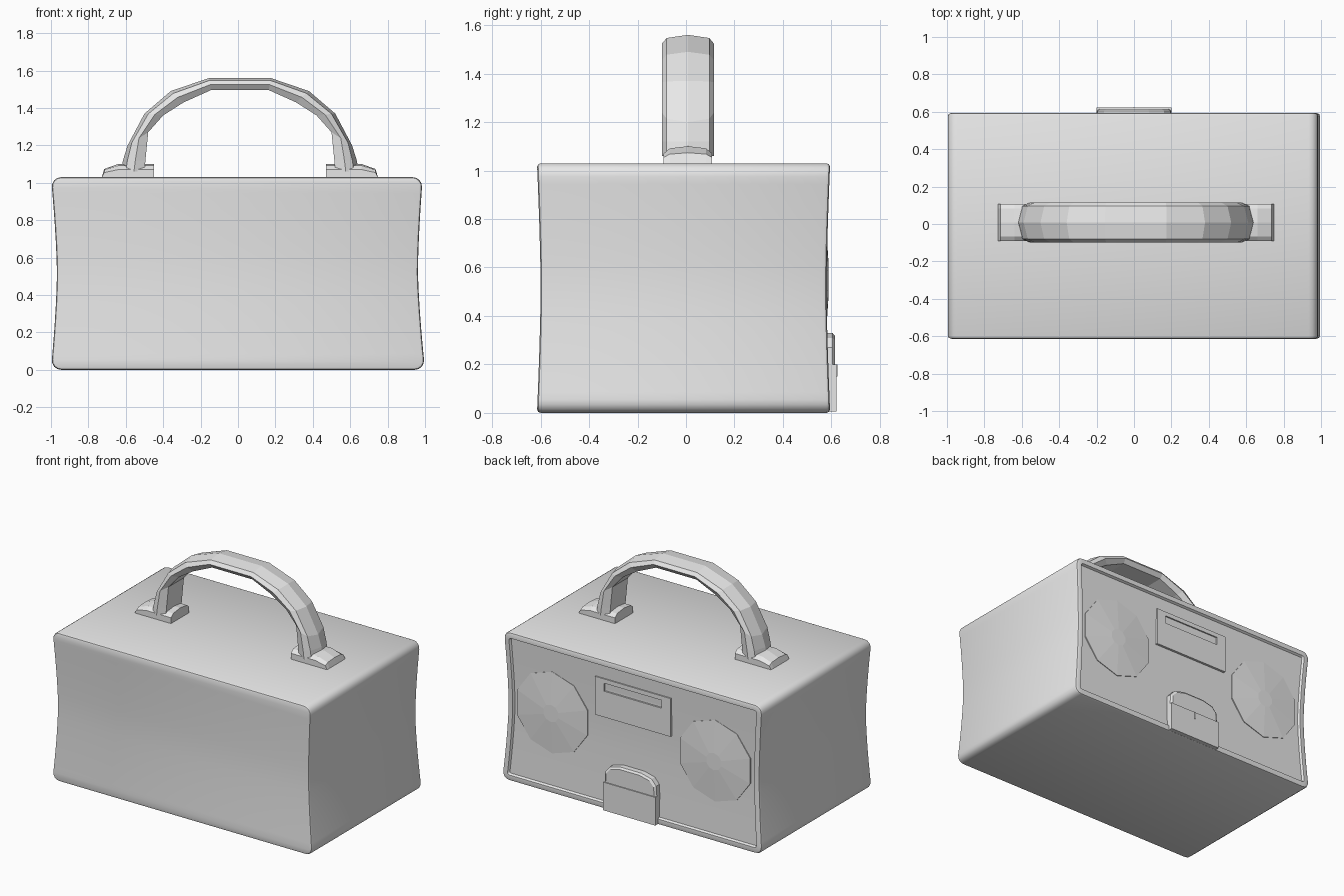
import bpy, bmesh, math
from mathutils import Vector

cube = bpy.data.objects.get("Cube")
if cube:
    bpy.data.objects.remove(cube, do_unlink=True)

grey = bpy.data.materials.new("light_grey")
grey.use_nodes = True
colour = (0.8, 0.8, 0.8, 1)
grey.diffuse_color = colour
grey.node_tree.nodes["Principled BSDF"].inputs["Base Color"].default_value = colour


def finish(name, bm, smooth=False):
    bmesh.ops.recalc_face_normals(bm, faces=bm.faces)
    mesh = bpy.data.meshes.new(name)
    bm.to_mesh(mesh)
    bm.free()
    mesh.materials.append(grey)
    obj = bpy.data.objects.new(name, mesh)
    bpy.context.collection.objects.link(obj)
    if smooth:
        bpy.ops.object.select_all(action='DESELECT')
        obj.select_set(True)
        bpy.context.view_layer.objects.active = obj
        bpy.ops.object.shade_smooth_by_angle(angle=math.radians(35))
    return obj


def loft(name, rings):
    """Skin a series of equal-length closed rings and cap both ends."""
    bm = bmesh.new()
    rows = [[bm.verts.new(p) for p in ring] for ring in rings]
    n = len(rows[0])
    for a, b in zip(rows, rows[1:]):
        for i in range(n):
            j = (i + 1) % n
            bm.faces.new((a[i], a[j], b[j], b[i]))
    bm.faces.new(rows[0])
    bm.faces.new(rows[-1])
    return finish(name, bm)


def at_y(points, y):
    return [(x, y, z) for x, z in points]


def rect(half, z0, z1):
    return [(-half, z0), (half, z0), (half, z1), (-half, z1)]


def disc(cx, cz, r, n=10):
    turns = [math.tau * (i + 0.5) / n for i in range(n)]
    return [(cx + r * math.cos(t), cz + r * math.sin(t)) for t in turns]


# Body: rounded block with a framed, recessed panel and pinched walls
W, H, FRONT, BACK = 1.0, 1.03, -0.615, 0.595
bm = bmesh.new()
bmesh.ops.create_cube(bm, size=1)
for v in bm.verts:
    v.co = Vector((v.co.x * 2 * W, v.co.y * (BACK - FRONT) + (BACK + FRONT) / 2,
                   (v.co.z + 0.5) * H))
long_edges = [e for e in bm.edges if abs((e.verts[0].co - e.verts[1].co).y) > 0.5]
bmesh.ops.bevel(bm, geom=long_edges, offset=0.055, segments=4, profile=0.5, affect='EDGES')
rims = [e for e in bm.edges if abs((e.verts[0].co - e.verts[1].co).y) < 0.01]
bmesh.ops.bevel(bm, geom=rims, offset=0.015, segments=2, profile=0.5, affect='EDGES')
panel = max(bm.faces, key=lambda f: f.normal.y * f.calc_area())
bmesh.ops.inset_individual(bm, faces=[panel], thickness=0.025)
bmesh.ops.inset_individual(bm, faces=[panel], thickness=0.008, depth=-0.015)
for k in range(1, 12):
    bmesh.ops.bisect_plane(bm, geom=bm.verts[:] + bm.edges[:] + bm.faces[:],
                           plane_co=(0, 0, H * k / 12), plane_no=(0, 0, 1))
for v in bm.verts:
    t = abs(v.co.z / H * 2 - 1)
    pinch = (1 - t ** 1.5)
    v.co.x *= 1 - 0.032 * pinch
    if v.co.x > 0:
        v.co.x *= 1 - 0.012 * v.co.z / H
    v.co.y -= math.copysign(0.015 * pinch, v.co.y)
finish("body", bm, smooth=True)

# Speakers: shallow faceted domes
for side, x in (("left", 0.625), ("right", -0.625)):
    loft(side + "_speaker", [at_y(disc(x, 0.55, r), y) for r, y in
                             ((0.283, 0.54), (0.283, 0.574), (0.06, 0.589))])

# Display plate with a sunken slot
plate, slot = rect(0.29, 0.63, 0.895), rect(0.22, 0.81, 0.865)
loft("display", [at_y(plate, 0.54), at_y(plate, 0.583),
                 at_y(slot, 0.583), at_y(slot, 0.572)])

# Latch: block below, arched lid above, narrow tab on the seam
block = rect(0.2, 0.005, 0.2)
loft("latch_block", [at_y(block, 0.54), at_y(block, 0.622)])
arch = [(0.2, 0.2), (0.195, 0.27), (0.16, 0.31), (0.08, 0.33)]
arch += [(-x, z) for x, z in reversed(arch)]
inner = [(x * 0.93, 0.2 + (z - 0.2) * 0.9) for x, z in arch]
loft("latch_lid", [at_y(arch, 0.54), at_y(arch, 0.605), at_y(inner, 0.615)])
tab = rect(0.006, 0.15, 0.2)
loft("latch_tab", [at_y(tab, 0.6), at_y(tab, 0.625)])

# Handle: faceted strap swept over an arch
CX, CY = 0.01, 0.008
outer = [(-0.635, 1.06), (-0.625, 1.12), (-0.6, 1.2), (-0.51, 1.37), (-0.37, 1.49), (-0.165, 1.56)]
under = [(-0.51, 1.06), (-0.505, 1.12), (-0.49, 1.27), (-0.41, 1.36), (-0.3, 1.43), (-0.155, 1.495)]
outer += [(-x, z) for x, z in reversed(outer)]
under += [(-x, z) for x, z in reversed(under)]
section = [(0, 0), (0.088, 0.2), (0.107, 0.55), (0.085, 1),
           (-0.085, 1), (-0.107, 0.55), (-0.088, 0.2)]
rings = []
for o, u in zip(outer, under):
    ring = []
    for y, f in section:
        ring.append((CX + o[0] + (u[0] - o[0]) * f, CY + y, o[1] + (u[1] - o[1]) * f))
    rings.append(ring)
loft("handle", rings)

# Handle feet: crowned pads, sloped on the outer end
foot = [(0.46, 0), (0.74, 0), (0.725, 0.045), (0.65, 0.07), (0.46, 0.07)]
for side, s in (("left", 1), ("right", -1)):
    loft(side + "_handle_foot",
         [[(CX + s * x, CY + y, H - 0.005 + z * k) for x, z in foot]
          for y, k in ((-0.1, 0.65), (-0.075, 0.95), (0, 1.08), (0.075, 0.95), (0.1, 0.65))])
